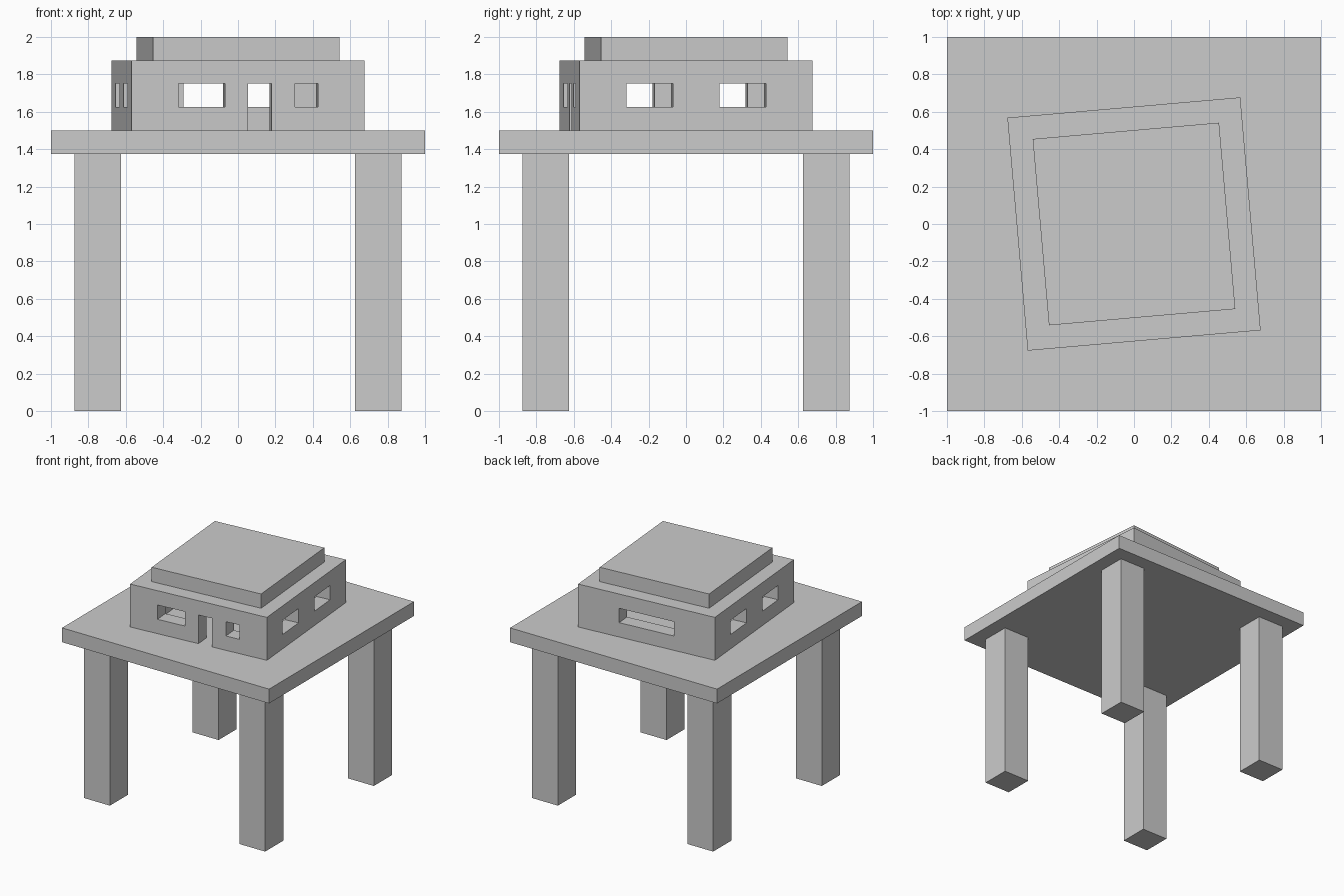
import bpy, bmesh, math
from mathutils import Matrix, Vector

if "Cube" in bpy.data.objects:
    bpy.data.objects.remove(bpy.data.objects["Cube"])

TURN = math.radians(5)   # the little house sits slightly twisted on the table


def boxes(name, bounds, angle=0.0):
    """One object made of axis-aligned boxes given as (x0, x1, y0, y1, z0, z1)."""
    bm = bmesh.new()
    for x0, x1, y0, y1, z0, z1 in bounds:
        centre = Vector(((x0 + x1) / 2, (y0 + y1) / 2, (z0 + z1) / 2))
        size = Matrix.Diagonal((x1 - x0, y1 - y0, z1 - z0, 1))
        bmesh.ops.create_cube(bm, size=1, matrix=Matrix.Translation(centre) @ size)
    mesh = bpy.data.meshes.new(name)
    bm.to_mesh(mesh)
    bm.free()
    obj = bpy.data.objects.new(name, mesh)
    obj.rotation_euler.z = angle
    bpy.context.collection.objects.link(obj)
    return obj


def cut(obj, cutter):
    """Subtract the cutter and keep it only as a hidden helper."""
    mod = obj.modifiers.new(cutter.name, 'BOOLEAN')
    mod.operation = 'DIFFERENCE'
    mod.solver = 'EXACT'
    mod.object = cutter
    cutter.hide_render = True
    cutter.display_type = 'WIRE'
    bpy.context.view_layer.objects.active = obj
    bpy.ops.object.modifier_apply(modifier=mod.name)
    bpy.data.objects.remove(cutter)


# Table: top and four mirrored legs
boxes("table_top", [(-1, 1, -1, 1, 1.375, 1.5)])
legs = boxes("table_legs", [(0.625, 0.875, 0.625, 0.875, 0, 1.375)])
mirror = legs.modifiers.new("mirror", 'MIRROR')
mirror.use_axis = (True, True, False)

# House walls: hollow block, open at floor and ceiling
walls = boxes("house_walls", [(-0.625, 0.625, -0.625, 0.625, 1.5, 1.875)], TURN)
cut(walls, boxes("room_cutter", [(-0.5, 0.5, -0.5, 0.5, 1.4, 2.0)], TURN))

# Openings, slightly deeper than the wall thickness
near, far = 0.45, 0.68
low, high = 1.625, 1.75
openings = [
    (-0.375, -0.125, -far, -near, low, high),   # wide front window
    (0.25, 0.375, -far, -near, low, high),      # small front window
    (0, 0.125, -far, -near, 1.4, high),         # doorway
    (-0.25, 0.25, near, far, low, high),        # long back window
]
for x0, x1 in ((near, far), (-far, -near)):     # two windows in each side wall
    for y0 in (-0.375, 0.125):
        openings.append((x0, x1, y0, y0 + 0.25, low, high))
cut(walls, boxes("opening_cutter", openings, TURN))

# Flat roof slab
boxes("house_roof", [(-0.5, 0.5, -0.5, 0.5, 1.875, 2.0)], TURN)
